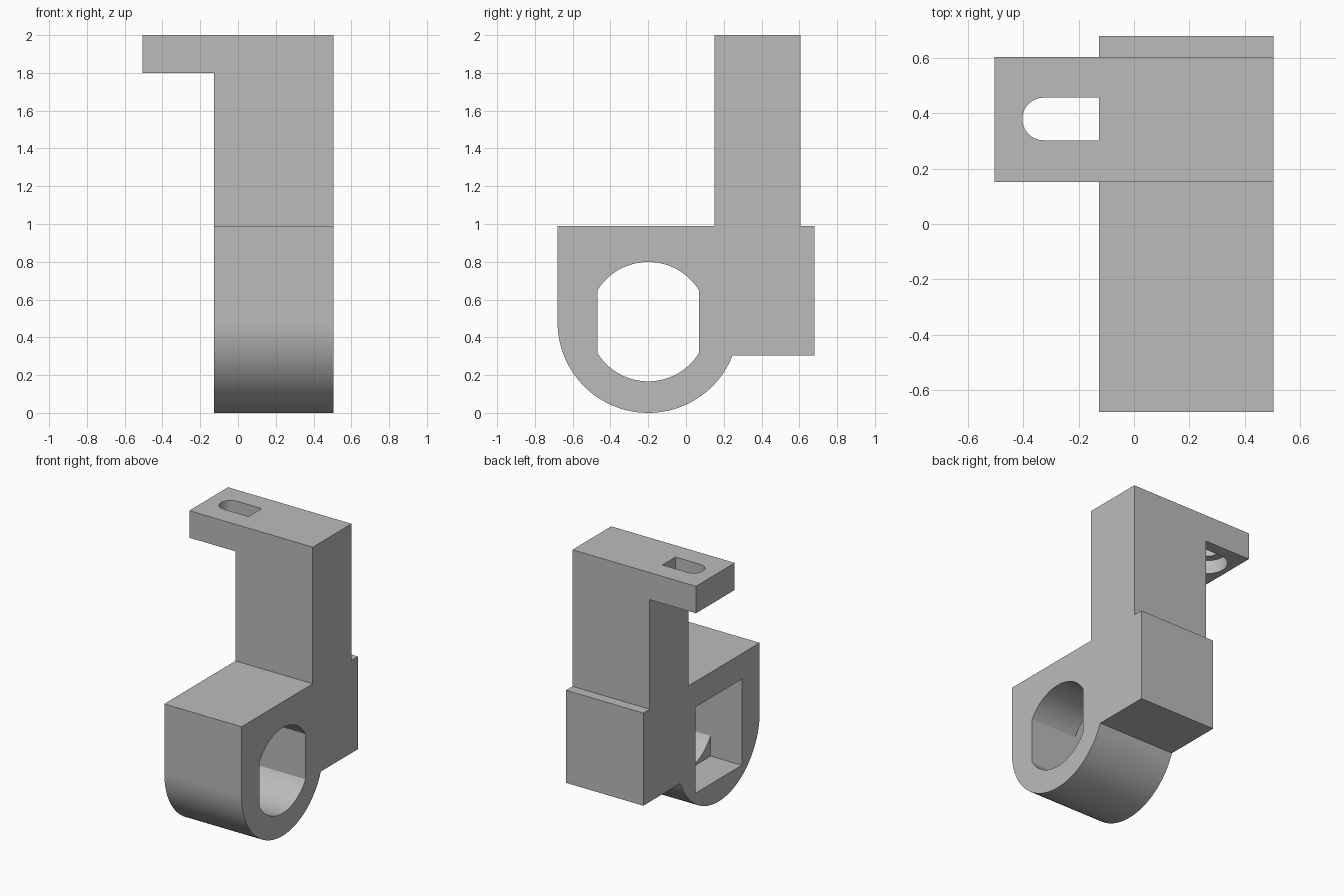
import bpy, bmesh, math

cube = bpy.data.objects.get("Cube")
if cube:
    bpy.data.objects.remove(cube, do_unlink=True)

grey = bpy.data.materials.new("plain_grey")
grey.use_nodes = True
grey.diffuse_color = (0.5, 0.5, 0.5, 1)
bsdf = next(n for n in grey.node_tree.nodes if n.type == 'BSDF_PRINCIPLED')
bsdf.inputs["Base Color"].default_value = (0.5, 0.5, 0.5, 1)


def arc(cx, cy, r, start, end, steps=32):
    """Points along an arc, angles in radians."""
    angles = [start + (end - start) * i / steps for i in range(steps + 1)]
    return [(cx + r * math.cos(a), cy + r * math.sin(a)) for a in angles]


def rect(u0, u1, v0, v1):
    return [(u0, v0), (u1, v0), (u1, v1), (u0, v1)]


def prism(name, points, axis, low, high):
    """Extrude a closed profile along x (points are y, z) or z (points are x, y)."""
    bm = bmesh.new()
    rings = []
    for d in (low, high):
        rings.append([bm.verts.new((d, u, v) if axis == 'x' else (u, v, d))
                      for u, v in points])
    bm.faces.new(rings[0])
    bm.faces.new(rings[1])
    n = len(points)
    for i in range(n):
        j = (i + 1) % n
        bm.faces.new((rings[0][i], rings[0][j], rings[1][j], rings[1][i]))
    bmesh.ops.recalc_face_normals(bm, faces=bm.faces)
    mesh = bpy.data.meshes.new(name)
    bm.to_mesh(mesh)
    bm.free()
    mesh.materials.append(grey)
    obj = bpy.data.objects.new(name, mesh)
    bpy.context.collection.objects.link(obj)
    return obj


def combine(target, other, operation):
    """Apply a boolean and discard the second object."""
    mod = target.modifiers.new(operation.lower(), 'BOOLEAN')
    mod.operation = operation
    mod.solver = 'EXACT'
    mod.object = other
    bpy.context.view_layer.objects.active = target
    bpy.ops.object.modifier_apply(modifier=mod.name)
    bpy.data.objects.remove(other, do_unlink=True)


left, right = -0.127, 0.505      # sides of the body
cy, cz, outer = -0.2, 0.48, 0.48  # bore centre and rounded housing
base, shoulder = 0.305, 0.99

# Rounded housing, rear block and upright column in one side profile
meet = math.asin((base - cz) / outer)
side = arc(cy, cz, outer, math.pi, 2 * math.pi + meet, 48)
side += [(0.68, base), (0.68, shoulder), (0.605, shoulder), (0.605, 2),
         (0.152, 2), (0.152, shoulder), (-0.68, shoulder)]
bracket = prism("clamp_bracket", side, 'x', left, right)

# Round bore with two flat sides
bore_r, flat = 0.316, 0.268
a = math.acos(flat / bore_r)
bore = (arc(cy, cz + 0.003, bore_r, a, math.pi - a)
        + arc(cy, cz + 0.003, bore_r, math.pi + a, 2 * math.pi - a))
combine(bracket, prism("bore_cutter", bore, 'x', left - 0.1, right + 0.1), 'DIFFERENCE')

# Rectangular pocket on the arm side
pocket = rect(cy - 0.27, cy + 0.27, cz - 0.315, cz + 0.321)
combine(bracket, prism("pocket_cutter", pocket, 'x', left - 0.2, 0.127), 'DIFFERENCE')

# Top arm with a slot and a wider recess underneath
arm = prism("top_arm", rect(-0.505, left, 0.152, 0.605), 'z', 1.8, 2)
for name, radius, low, high in (("slot_cutter", 0.077, 1.7, 2.1),
                                ("recess_cutter", 0.137, 1.7, 1.9)):
    slot = arc(-0.327, 0.38, radius, math.pi / 2, 3 * math.pi / 2)
    slot += [(0, 0.38 - radius), (0, 0.38 + radius)]
    combine(arm, prism(name, slot, 'z', low, high), 'DIFFERENCE')
combine(bracket, arm, 'UNION')

# Smooth the curved walls, keep the corners crisp
bpy.ops.object.select_all(action='DESELECT')
bracket.select_set(True)
bpy.context.view_layer.objects.active = bracket
bpy.ops.object.shade_smooth_by_angle(angle=math.radians(20))
